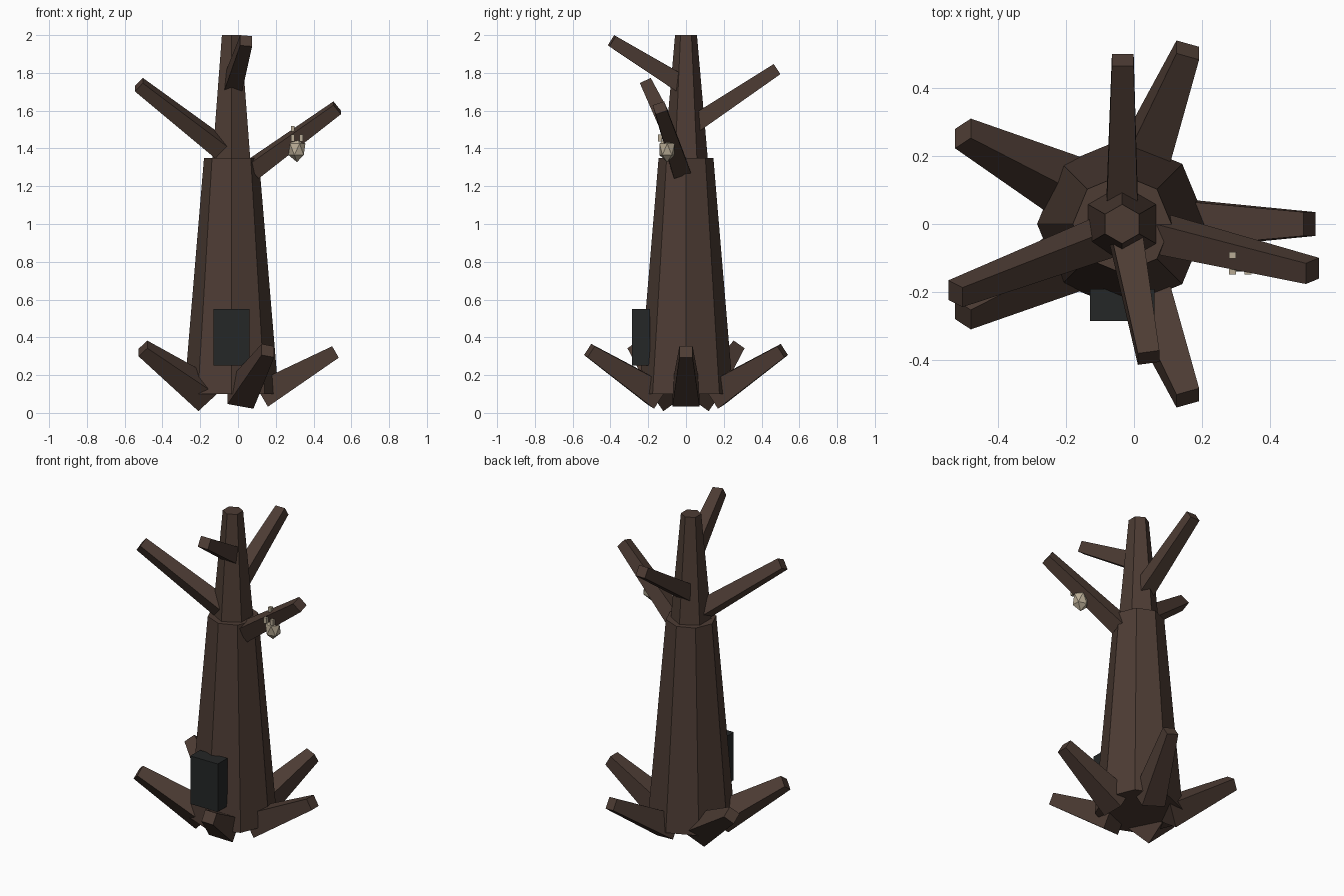
import bpy, bmesh
from math import asin, atan2, cos, sin, radians, sqrt
from mathutils import Matrix, Vector

cube = bpy.data.objects.get("Cube")
if cube:
    bpy.data.objects.remove(cube, do_unlink=True)


def material(name, rgb):
    mat = bpy.data.materials.new(name)
    mat.use_nodes = True
    mat.diffuse_color = (*rgb, 1)
    mat.node_tree.nodes["Principled BSDF"].inputs["Base Color"].default_value = (*rgb, 1)
    return mat


BARK = material("dark_bark", (0.074, 0.045, 0.034))
HOLLOW = material("hollow_black", (0.018, 0.020, 0.020))
BONE = material("pale_bone", (0.48, 0.41, 0.30))


def finish(name, bm, mat):
    bmesh.ops.recalc_face_normals(bm, faces=bm.faces)
    mesh = bpy.data.meshes.new(name)
    bm.to_mesh(mesh)
    bm.free()
    mesh.materials.append(mat)
    obj = bpy.data.objects.new(name, mesh)
    bpy.context.scene.collection.objects.link(obj)
    return obj


def cone(name, sides, r1, r2, depth, matrix, mat):
    bm = bmesh.new()
    bmesh.ops.create_cone(bm, cap_ends=True, segments=sides, radius1=r1, radius2=r2,
                          depth=depth, matrix=matrix)
    return finish(name, bm, mat)


def box(name, centre, size, mat):
    bm = bmesh.new()
    bmesh.ops.create_cube(bm, size=1,
                          matrix=Matrix.Translation(centre) @ Matrix.Diagonal((*size, 1)))
    return finish(name, bm, mat)


def limb(name, base, tip, half1, half2):
    """Square tapered limb running from base to tip."""
    base, tip = Vector(base), Vector(tip)
    d = (tip - base).normalized()
    turn = Matrix.Rotation(-atan2(d.y, d.z), 4, 'X') @ Matrix.Rotation(asin(d.x), 4, 'Y')
    # four-sided cone, turned so its sides face the local axes
    matrix = (Matrix.Translation((base + tip) / 2) @ turn
              @ Matrix.Rotation(radians(45), 4, 'Z'))
    cone(name, 4, half1 * sqrt(2), half2 * sqrt(2), (tip - base).length, matrix, BARK)


# Trunk: wide eight-sided lower part, narrow six-sided upper part
CX = -0.035
cone("lower_trunk", 8, 0.25, 0.145, 1.25, Matrix.Translation((CX, 0, 0.725)), BARK)
cone("upper_trunk", 6, 0.115, 0.058, 0.65, Matrix.Translation((CX, 0, 1.675)), BARK)

# Five roots around the foot, leaning outwards
LEAN, REACH = radians(60), 0.455
for i in range(5):
    t = radians(72 * i)
    a, b = sin(t) * LEAN, cos(t) * LEAN
    base = Vector((CX + 0.157 * cos(t), 0.157 * sin(t), 0.095))
    way = Vector((sin(b), cos(b) * sin(a), cos(b) * cos(a)))
    limb(f"root_{i + 1}", base, base + way * REACH, 0.072, 0.035)

# Bare branches
limb("left_branch", (0.08, -0.03, 1.29), (0.525, -0.138, 1.615), 0.047, 0.032)
limb("right_branch", (-0.09, -0.04, 1.40), (-0.525, -0.205, 1.738), 0.047, 0.032)
limb("back_branch", (CX, 0.03, 1.52), (-0.033, 0.482, 1.82), 0.047, 0.032)
limb("front_branch", (-0.025, -0.03, 1.745), (0.043, -0.393, 1.97), 0.047, 0.032)

# Dark hollow at the foot of the trunk
box("hollow", (-0.035, -0.238, 0.4), (0.19, 0.095, 0.3), HOLLOW)

# Pale lump hanging from the left branch, with little claws gripping it
bm = bmesh.new()
bmesh.ops.create_icosphere(bm, subdivisions=1, radius=0.05,
                           matrix=Matrix.Translation((0.312, -0.1, 1.395))
                           @ Matrix.Diagonal((1, 0.95, 1.35, 1)))
finish("hanging_lump", bm, BONE)
for i, x in enumerate((0.29, 0.335)):
    box(f"front_claw_{i + 1}", (x, -0.138, 1.455), (0.02, 0.02, 0.035), BONE)
    box(f"back_claw_{i + 1}", (x, -0.092, 1.505 - 0.012 * i), (0.02, 0.02, 0.03), BONE)
